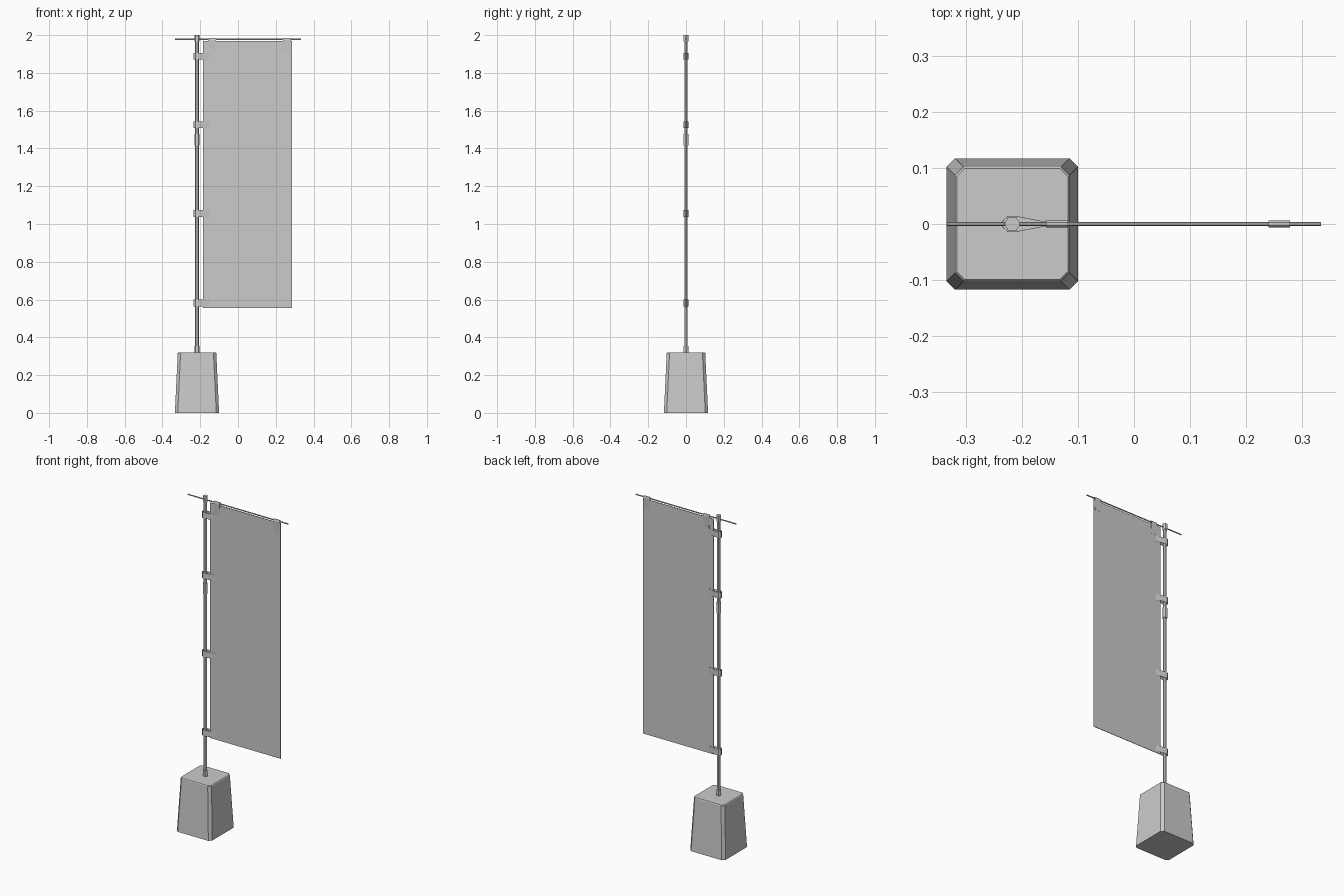
import bpy, bmesh, math

if "Cube" in bpy.data.objects:
    bpy.data.objects.remove(bpy.data.objects["Cube"])

PX = -0.217  # pole axis


def make(name, verts, faces):
    me = bpy.data.meshes.new(name)
    me.from_pydata(verts, [], faces)
    bm = bmesh.new()
    bm.from_mesh(me)
    bmesh.ops.recalc_face_normals(bm, faces=bm.faces)
    bm.to_mesh(me)
    bm.free()
    ob = bpy.data.objects.new(name, me)
    bpy.context.collection.objects.link(ob)
    return ob


def loft(name, rings):
    n = len(rings[0])
    faces = [tuple(range(n)), tuple(range((len(rings) - 1) * n, len(rings) * n))]
    for r in range(len(rings) - 1):
        for i in range(n):
            j = (i + 1) % n
            faces.append((r * n + i, r * n + j, (r + 1) * n + j, (r + 1) * n + i))
    return make(name, [v for ring in rings for v in ring], faces)


def hexagon(z, r):
    return [(PX + r * math.cos(k * math.pi / 3), r * math.sin(k * math.pi / 3), z)
            for k in range(6)]


def octagon(z, hx, hy, c):
    pts = [(hx, hy - c), (hx - c, hy), (c - hx, hy), (-hx, hy - c),
           (-hx, c - hy), (c - hx, -hy), (hx - c, -hy), (hx, c - hy)]
    return [(PX + x, y, z) for x, y in pts]


def strap(name, profile, place, half):
    """Folded cloth band: open (u, y) profile swept by +-half, then thickened."""
    full = profile + [(u, -y) for u, y in reversed(profile)]
    verts = [place(u, y, s) for s in (-half, half) for u, y in full]
    n = len(full)
    ob = make(name, verts, [(i, i + 1, n + i + 1, n + i) for i in range(n - 1)])
    mod = ob.modifiers.new("thickness", "SOLIDIFY")
    mod.thickness = 0.001
    mod.offset = 0
    return ob


# Weighted base: tapered block with chamfered corners
loft("base", [octagon(0, 0.117, 0.117, 0.015),
              octagon(0.316, 0.102, 0.102, 0.015),
              octagon(0.32, 0.099, 0.099, 0.014)])

# Hexagonal pole with collars
loft("pole", [hexagon(0.31, 0.0105), hexagon(1.998, 0.0105)])
for name, lo, hi in (("base_collar", 0.315, 0.353), ("joint_collar", 1.415, 1.477),
                     ("pole_cap", 1.965, 2.0)):
    loft(name, [hexagon(lo, 0.0142), hexagon(hi, 0.0142)])

# Crossbar
bpy.ops.mesh.primitive_cylinder_add(vertices=6, radius=0.0035, depth=0.666,
                                    location=(0, 0, 1.978), rotation=(0, math.pi / 2, 0))
bpy.context.object.name = "crossbar"

# Banner cloth
bpy.ops.mesh.primitive_cube_add(size=1, location=(0.05, 0, 1.262))
banner = bpy.context.object
banner.name = "banner"
banner.scale = (0.47, 0.003, 1.413)

# Loops around the pole
pole_profile = [(0.065, 0.0025), (0.008, 0.0135), (-0.008, 0.0135), (-0.0175, 0.005)]
for z in (0.582, 1.055, 1.525, 1.888):
    strap("pole_loop", pole_profile, lambda u, y, s, z=z: (PX + u, y, z + s), 0.018)

# Loops over the crossbar
bar_profile = [(-0.07, 0.0025), (-0.004, 0.006), (0.004, 0.005), (0.007, 0.0025)]
for x in (-0.137, 0.259):
    strap("bar_loop", bar_profile, lambda u, y, s, x=x: (x + s, y, 1.978 + u), 0.0195)
